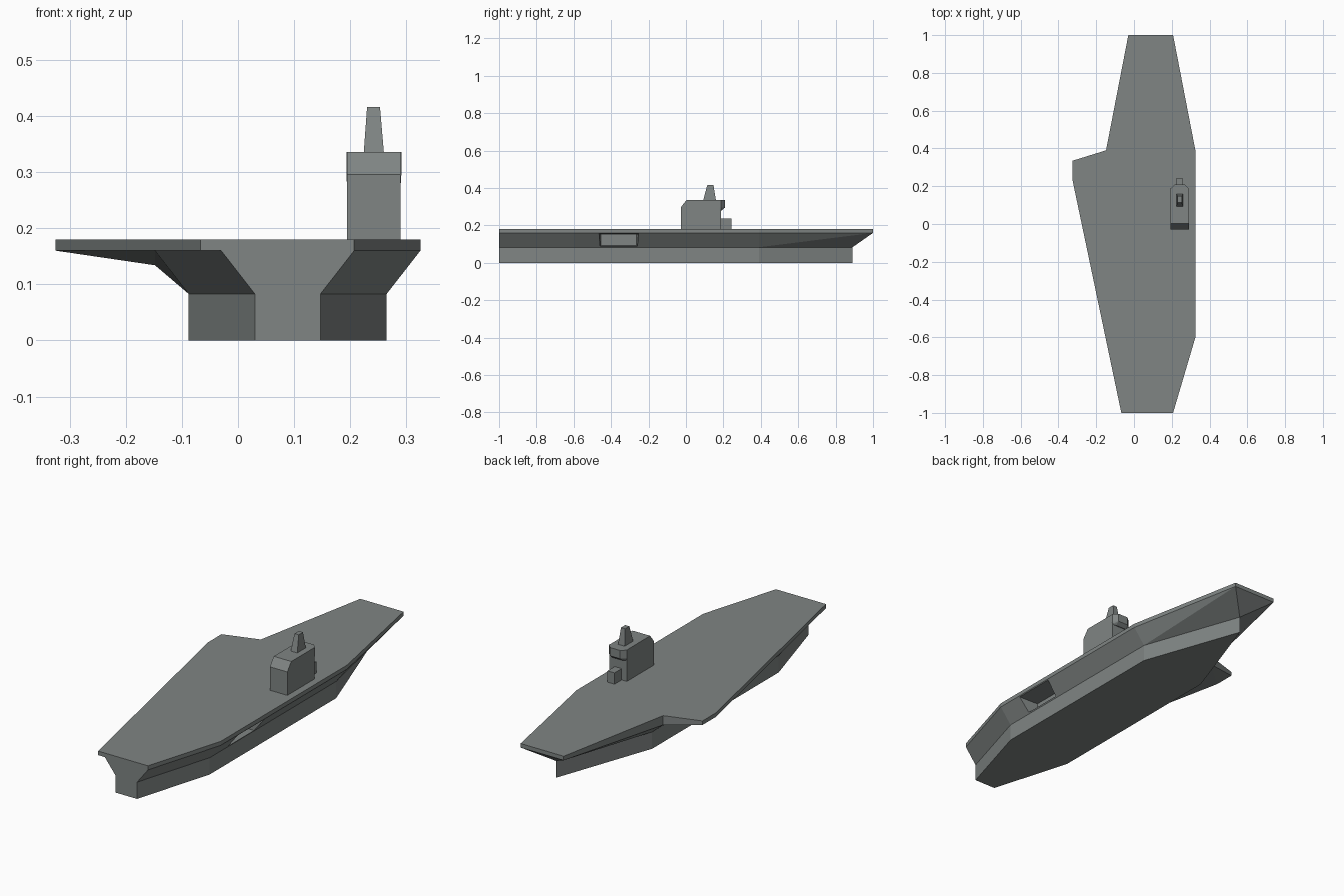
import bpy, bmesh

if "Cube" in bpy.data.objects:
    bpy.data.objects.remove(bpy.data.objects["Cube"])

# Dark naval grey
grey = bpy.data.materials.new("naval_grey")
grey.diffuse_color = (0.215, 0.235, 0.23, 1)
grey.use_nodes = True
grey.node_tree.nodes["Principled BSDF"].inputs["Base Color"].default_value = grey.diffuse_color


def finish(name, bm):
    bmesh.ops.recalc_face_normals(bm, faces=bm.faces)
    mesh = bpy.data.meshes.new(name)
    bm.to_mesh(mesh)
    bm.free()
    mesh.materials.append(grey)
    ob = bpy.data.objects.new(name, mesh)
    bpy.context.collection.objects.link(ob)
    return ob


def prism(name, outline, z0, z1):
    """Extrude a plan outline between two heights."""
    bm = bmesh.new()
    face = bm.faces.new([bm.verts.new((x, y, z0)) for x, y in outline])
    top = bmesh.ops.extrude_face_region(bm, geom=[face])["geom"]
    for v in top:
        if isinstance(v, bmesh.types.BMVert):
            v.co.z = z1
    return finish(name, bm)


def solid(name, points):
    """Flat-faced convex solid around a set of points."""
    bm = bmesh.new()
    for p in points:
        bm.verts.new(p)
    bmesh.ops.convex_hull(bm, input=bm.verts)
    loose = [v for v in bm.verts if not v.link_faces]
    bmesh.ops.delete(bm, geom=loose, context='VERTS')
    bmesh.ops.dissolve_limit(bm, angle_limit=0.005, verts=bm.verts, edges=bm.edges)
    return finish(name, bm)


def rect(x0, x1, y0, y1):
    return [(x0, y0), (x1, y0), (x1, y1), (x0, y1)]


def at(outline, z):
    return [(x, y, z) for x, y in outline]


KEEL = 0.0885


def hull_ring(tip, side, bow):
    """Hull plan, symmetric about the keel line; bow points are given."""
    right = [(tip, -1), (side, -0.6), (side, 0.39)]
    return ([(KEEL + w, y) for w, y in right] + bow
            + [(KEEL - w, y) for w, y in reversed(right)])


Z_KNUCKLE, Z_DECK, Z_TOP = 0.083, 0.16, 0.18

# Hull: straight lower part with pointed bow, and flared upper part
lower = hull_ring(0.0585, 0.1765, [(KEEL, 0.89)])
upper = hull_ring(0.1185, 0.2365, [(0.207, 1), (-0.03, 1)])
notch = (-0.148, 0.39, 0.134)
prism("lower_hull", lower, 0, Z_KNUCKLE)
flare = solid("flared_hull", at(lower, Z_KNUCKLE) + at(upper, Z_DECK) + [notch])

# Flight deck
prism("flight_deck", [
    (-0.03, 1), (0.207, 1), (0.325, 0.39), (0.325, -0.6), (0.207, -1),
    (-0.067, -1), (-0.325, 0.23), (-0.325, 0.335), (-0.148, 0.39)], Z_DECK, Z_TOP)

# Port sponson under the angled deck
solid("port_sponson", [notch, (-0.148, 0.39, Z_DECK), (-0.325, 0.335, Z_DECK),
                       (-0.325, 0.23, Z_DECK), (-0.148, -0.6, Z_DECK)])

# Starboard hangar opening
cutter = solid("hangar_cutter", [
    (x, y, z)
    for x, ys, zs in ((0.22, (-0.454, -0.264), (0.092, 0.151)),
                      (0.34, (-0.466, -0.252), (0.084, 0.157)))
    for y in ys for z in zs])
cutter.hide_render = True
cutter.hide_viewport = True
cut = flare.modifiers.new("hangar_opening", 'BOOLEAN')
cut.operation = 'DIFFERENCE'
cut.solver = 'EXACT'
cut.object = cutter

# Island tower with sloped front
profile = [(-0.028, Z_TOP), (0.186, Z_TOP), (0.186, 0.336), (0.003, 0.336), (-0.028, 0.296)]
solid("island_tower", [(x, y, z) for x in (0.194, 0.29) for y, z in profile])

# Overhanging rear bridge
bridge = [(0.193, 0.18), (0.193, 0.188), (0.215, 0.208), (0.27, 0.208), (0.291, 0.188), (0.291, 0.18)]
inner = [(0.194, 0.18), (0.29, 0.18), (0.27, 0.19), (0.215, 0.19)]
solid("rear_bridge", at(bridge, 0.336) + at(bridge, 0.295) + at(inner, 0.28))

# Rear annex box
prism("rear_annex", rect(0.222, 0.26, 0.18, 0.242), Z_TOP, 0.236)

# Tapered mast
solid("mast", at(rect(0.224, 0.26, 0.092, 0.16), 0.334)
      + at(rect(0.23, 0.253, 0.114, 0.147), 0.416))
